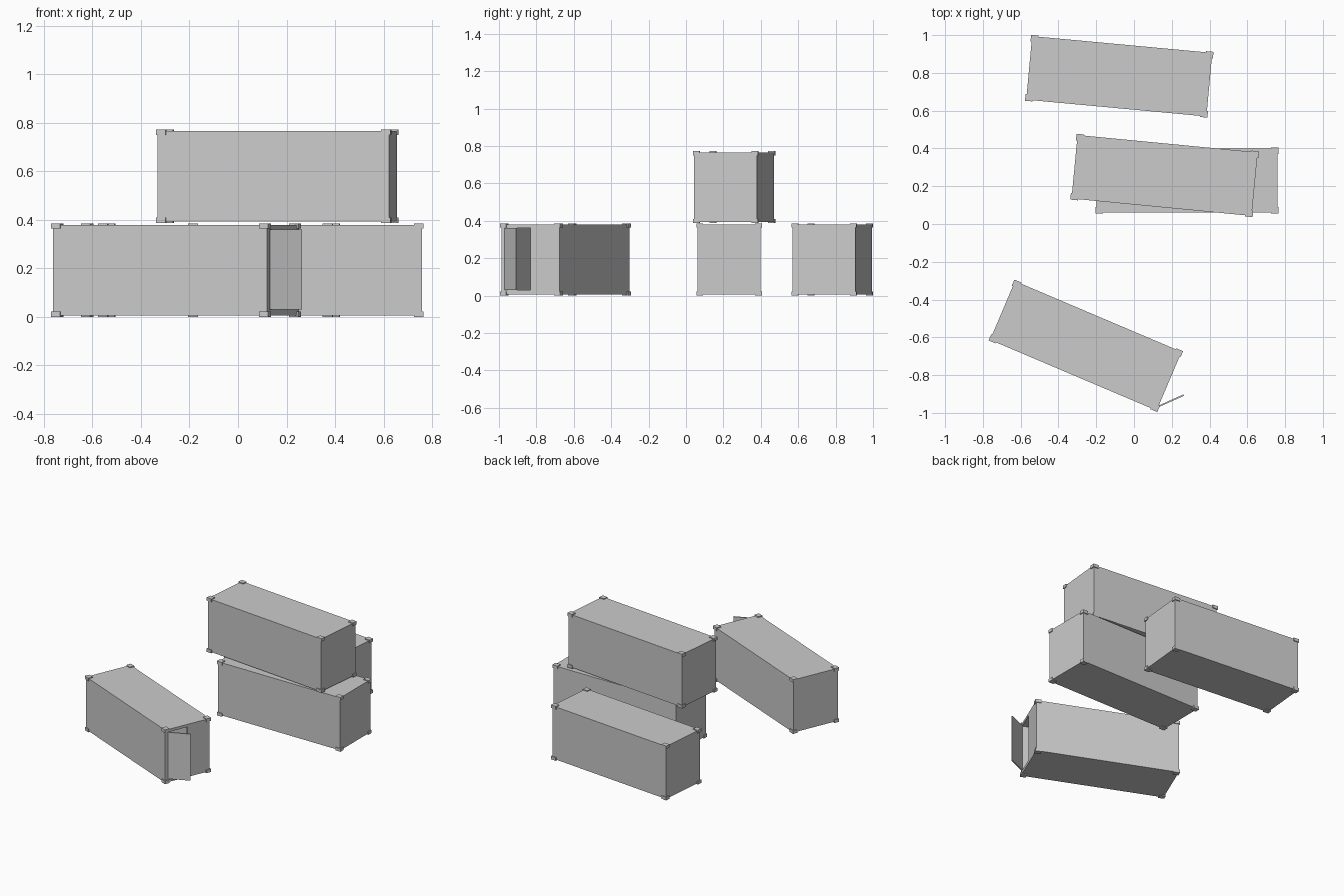
import bpy, bmesh, math
from mathutils import Matrix, Vector

cube = bpy.data.objects.get("Cube")
if cube:
    bpy.data.objects.remove(cube, do_unlink=True)

grey = bpy.data.materials.new("light grey")
grey.use_nodes = True
GREY = (0.6, 0.6, 0.6, 1)
grey.diffuse_color = GREY
grey.node_tree.nodes["Principled BSDF"].inputs["Base Color"].default_value = GREY

# Overall half sizes and inset of the body behind the corner castings
HX, HY, HZ = 0.485, 0.175, 0.385
GAP = 0.006


def boxes(name, spans, matrix):
    """One object made of boxes, each given by its low and high corner."""
    bm = bmesh.new()
    for low, high in spans:
        low, high = Vector(low), Vector(high)
        scale = Matrix.Diagonal((high - low).to_4d())
        scale[3][3] = 1
        bmesh.ops.create_cube(bm, size=1, matrix=Matrix.Translation((low + high) / 2) @ scale)
    mesh = bpy.data.meshes.new(name)
    bm.to_mesh(mesh)
    bm.free()
    mesh.materials.append(grey)
    obj = bpy.data.objects.new(name, mesh)
    obj.matrix_world = matrix
    bpy.context.collection.objects.link(obj)
    return obj


def container(name, x, y, z, degrees):
    matrix = Matrix.Translation((x, y, z)) @ Matrix.Rotation(math.radians(degrees), 4, 'Z')
    body = boxes(name + "_body",
                 [((-HX + GAP, -HY + GAP, GAP), (HX - GAP, HY - GAP, HZ - GAP))], matrix)
    # Eight corner castings
    lx, ly, lz = 0.04, 0.035, 0.022
    spans = []
    for sx in (-1, 1):
        for sy in (-1, 1):
            for bottom in (0, HZ - lz):
                cx, cy = sx * (HX - lx / 2), sy * (HY - ly / 2)
                spans.append(((cx - lx / 2, cy - ly / 2, bottom),
                              (cx + lx / 2, cy + ly / 2, bottom + lz)))
    boxes(name + "_corner_castings", spans, matrix)
    return body, matrix


container("lower_container", 0.28, 0.23, 0, 0)
container("upper_container", 0.162, 0.257, 0.387, -5.5)
container("back_container", -0.078, 0.782, 0, -5.3)
body, matrix = container("open_container", -0.255, -0.645, 0, -23)

# Hollow interior and the doorway in half of the right end
SIDE, FLOOR, ROOF = 0.145, 0.03, 0.36
cavity = boxes("interior_cutter", [((-HX + 0.02, -SIDE, FLOOR), (HX - 0.015, SIDE, ROOF))], matrix)
doorway = boxes("doorway_cutter", [((HX - 0.05, -SIDE, FLOOR), (HX + 0.05, 0, ROOF))], matrix)
for cutter in (cavity, doorway):
    cutter.hide_render = True
    cutter.hide_viewport = True
    cutter.display_type = 'WIRE'
    cut = body.modifiers.new(cutter.name, 'BOOLEAN')
    cut.operation = 'DIFFERENCE'
    cut.solver = 'EXACT'
    cut.object = cutter

# Open door leaf swung outward on its hinge
hinge = matrix @ Matrix.Translation((HX - GAP, -SIDE, 0)) @ Matrix.Rotation(math.radians(47), 4, 'Z')
boxes("open_door", [((0, -0.004, FLOOR), (0.146, 0.004, ROOF))], hinge)
